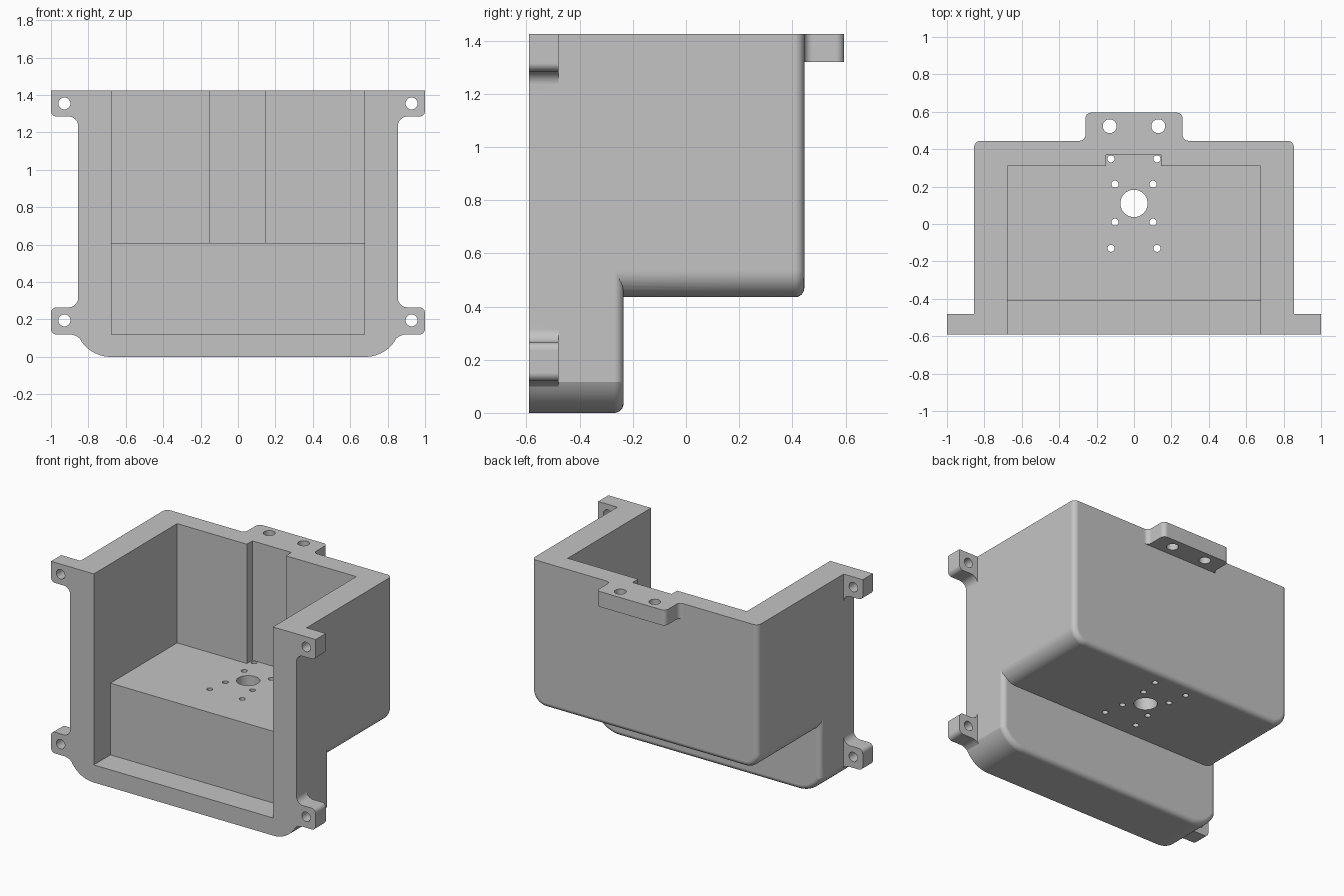
import bpy, bmesh, math
from mathutils import Vector

if "Cube" in bpy.data.objects:
    bpy.data.objects.remove(bpy.data.objects["Cube"], do_unlink=True)

# One plain grey material
grey = bpy.data.materials.new("plain_grey")
grey.use_nodes = True
colour = (0.55, 0.55, 0.55, 1)
grey.diffuse_color = colour
grey.node_tree.nodes["Principled BSDF"].inputs["Base Color"].default_value = colour

FRONT, TOP, HALF = -0.59, 1.425, 0.855


def rounded(corners, steps=8):
    """Outline from (u, v, radius) corners; rounded corners are right angles."""
    out = []
    for i, (u, v, r) in enumerate(corners):
        p = Vector((u, v))
        if r == 0:
            out.append(p)
            continue
        a = (Vector(corners[i - 1][:2]) - p).normalized()
        b = (Vector(corners[(i + 1) % len(corners)][:2]) - p).normalized()
        c = p + (a + b) * r
        for k in range(steps + 1):
            t = math.pi / 2 * k / steps
            out.append(c - (b * math.cos(t) + a * math.sin(t)) * r)
    return out


def circle(u, v, r, n=32):
    return [(u + r * math.cos(math.tau * k / n), v + r * math.sin(math.tau * k / n))
            for k in range(n)]


def prism(name, outline, axis, lo, hi, soften_back=0):
    """Extrude an outline along an axis; optionally round its rear edges."""
    place = {"X": lambda u, v, w: (w, u, v),
             "Y": lambda u, v, w: (u, w, v),
             "Z": lambda u, v, w: (u, v, w)}[axis]
    bm = bmesh.new()
    low = [bm.verts.new(place(u, v, lo)) for u, v in outline]
    high = [bm.verts.new(place(u, v, hi)) for u, v in outline]
    bm.faces.new(low)
    back = bm.faces.new(high)
    n = len(low)
    for i in range(n):
        j = (i + 1) % n
        bm.faces.new((low[i], low[j], high[j], high[i]))
    bmesh.ops.recalc_face_normals(bm, faces=bm.faces)
    if soften_back:
        peak = max(v.co.z for v in bm.verts) - 1e-4
        edges = [e for e in back.edges if min(v.co.z for v in e.verts) < peak]
        bmesh.ops.bevel(bm, geom=edges, offset=soften_back, segments=6,
                        profile=0.5, affect='EDGES', clamp_overlap=False)
        bmesh.ops.recalc_face_normals(bm, faces=bm.faces)
    mesh = bpy.data.meshes.new(name)
    bm.to_mesh(mesh)
    bm.free()
    mesh.materials.append(grey)
    obj = bpy.data.objects.new(name, mesh)
    bpy.context.collection.objects.link(obj)
    return obj


def combine(target, tool, operation):
    mod = target.modifiers.new(tool.name, 'BOOLEAN')
    mod.operation, mod.solver, mod.object = operation, 'EXACT', tool
    bpy.context.view_layer.objects.active = target
    bpy.ops.object.modifier_apply(modifier=mod.name)
    bpy.data.objects.remove(tool, do_unlink=True)


# Main block with rounded lower edges
housing = prism("housing", rounded([(-HALF, TOP, 0), (-HALF, 0.435, 0.1),
                                    (HALF, 0.435, 0.1), (HALF, TOP, 0)]),
                "Y", FRONT, 0.445, 0.035)

# Lower front trough with wide curved corners
sweep = [math.radians(-90 + 67.1 * k / 12) for k in range(13)]
right = [(0.68 + 0.19 * math.cos(a), 0.19 + 0.19 * math.sin(a)) for a in sweep]
right[-1] = (HALF, right[-1][1])
right.append((HALF, 0.6))
trough = right + [(-x, z) for x, z in reversed(right)]
combine(housing, prism("trough", trough, "Y", FRONT, -0.235, 0.035), 'UNION')

# Mounting ears on both sides
upper_ear = [(0.78, TOP, 0), (1, TOP, 0), (1, 1.285, 0.03),
             (HALF, 1.285, 0.05), (HALF, 1.2, 0), (0.78, 1.2, 0)]
lower_ear = [(0.78, 0.35, 0), (HALF, 0.35, 0), (HALF, 0.265, 0.05),
             (1, 0.265, 0.03), (1, 0.12, 0.03), (0.89, 0.12, 0),
             (0.865, 0.112, 0), (0.835, 0.09, 0), (0.78, 0.12, 0)]
for side in (-1, 1):
    for ear in (upper_ear, lower_ear):
        outline = rounded([(side * x, z, r) for x, z, r in ear])
        combine(housing, prism("ear", outline, "Y", FRONT, -0.48), 'UNION')

# Rear tab
tab = [(-0.31, 0.4, 0), (-0.31, 0.445, 0), (-0.26, 0.445, 0.03), (-0.26, 0.595, 0.03),
       (0.26, 0.595, 0.03), (0.26, 0.445, 0.03), (0.31, 0.445, 0), (0.31, 0.4, 0)]
combine(housing, prism("tab", rounded(tab), "Z", 1.32, TOP), 'UNION')

# Stepped cavity, open at the front and top
cavity = [(-0.7, 0.12), (-0.41, 0.12), (-0.41, 0.61), (0.31, 0.61), (0.31, 1.6), (-0.7, 1.6)]
combine(housing, prism("cavity", cavity, "X", -0.677, 0.677), 'DIFFERENCE')

# Vertical channel in the rear wall
channel = [(-0.15, 0.25), (0.145, 0.25), (0.145, 0.37), (-0.15, 0.37)]
combine(housing, prism("channel", channel, "Z", 0.61, 1.6), 'DIFFERENCE')

# Floor holes: one large, four mirrored pairs
drills = [prism("shaft_hole", circle(0, 0.11, 0.073), "Z", 0.3, 0.7)]
for side in (-1, 1):
    for x, y in ((0.123, 0.348), (0.102, 0.213), (0.102, 0.01), (0.123, -0.13)):
        drills.append(prism("screw_hole", circle(side * x, y, 0.019, 20), "Z", 0.3, 0.7))
    # Tab and ear holes
    drills.append(prism("tab_hole", circle(side * 0.13, 0.523, 0.037), "Z", 1.2, 1.6))
    for z in (1.355, 0.195):
        drills.append(prism("ear_hole", circle(side * 0.928, z, 0.032), "Y", -0.7, -0.4))
for drill in drills:
    combine(housing, drill, 'DIFFERENCE')

# Smooth fillets, crisp edges
bpy.ops.object.select_all(action='DESELECT')
housing.select_set(True)
bpy.context.view_layer.objects.active = housing
bpy.ops.object.shade_smooth_by_angle(angle=math.radians(20))
weighted = housing.modifiers.new("even_shading", 'WEIGHTED_NORMAL')
weighted.keep_sharp = True
